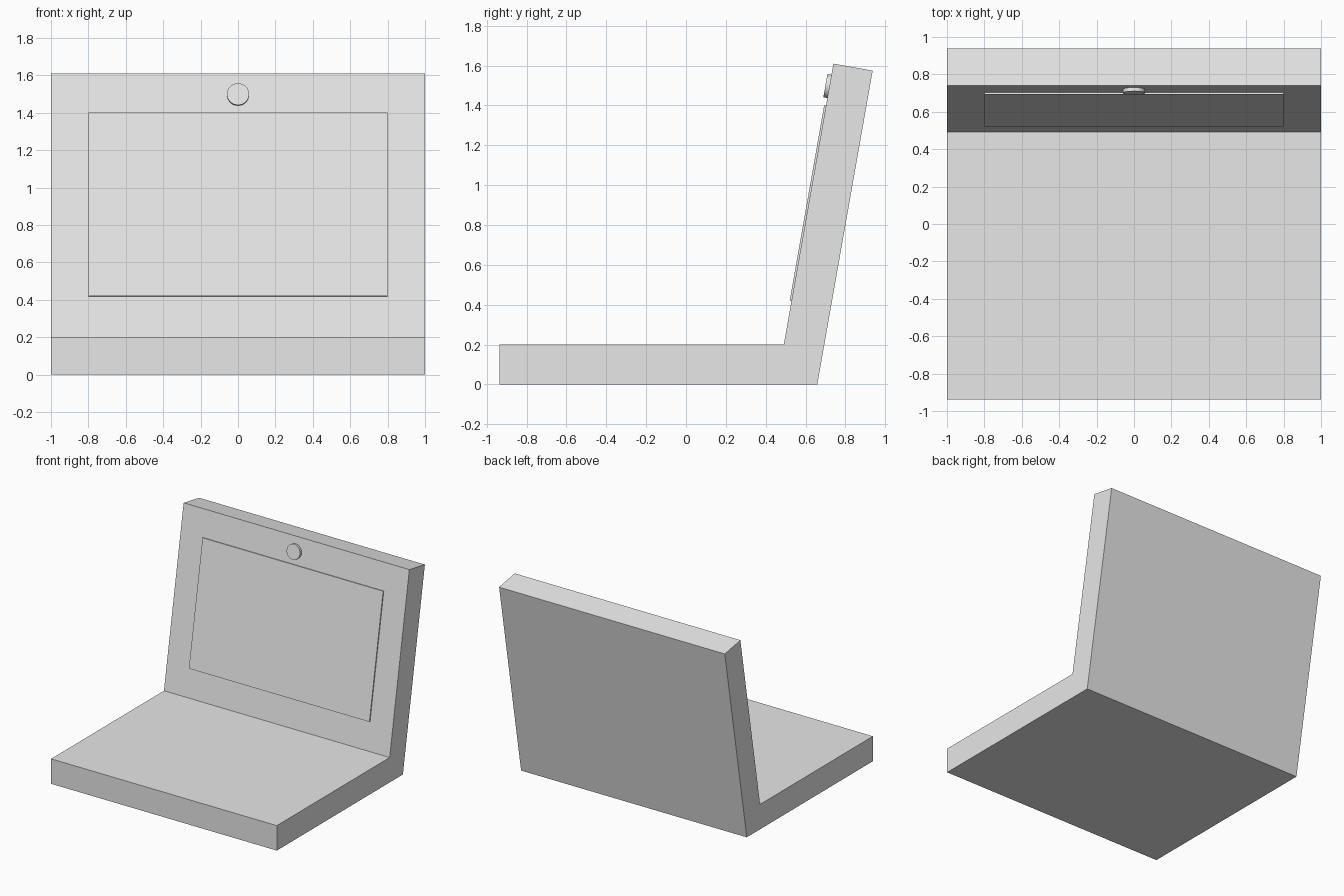
import bpy, bmesh
from math import radians
from mathutils import Matrix, Vector

if "Cube" in bpy.data.objects:
    bpy.data.objects.remove(bpy.data.objects["Cube"], do_unlink=True)

grey = bpy.data.materials.new("light_grey")
grey.use_nodes = True
COLOUR = (0.8, 0.8, 0.8, 1)
grey.diffuse_color = COLOUR
grey.node_tree.nodes["Principled BSDF"].inputs["Base Color"].default_value = COLOUR

# Frame of the lid's inner face: origin at the inner hinge line, z up the lid
LID = Matrix.Translation((0, 0.491, 0.2)) @ Matrix.Rotation(radians(-10), 4, 'X')


def add_object(name, bm, matrix=Matrix()):
    bmesh.ops.recalc_face_normals(bm, faces=bm.faces)
    mesh = bpy.data.meshes.new(name)
    bm.to_mesh(mesh)
    bm.free()
    mesh.materials.append(grey)
    obj = bpy.data.objects.new(name, mesh)
    obj.matrix_world = matrix
    bpy.context.collection.objects.link(obj)
    return obj


# Body: the L-shaped side profile of base and lid, extruded across the width
profile = [(-0.937, 0), (0.659, 0), (0.937, 1.575),
           (0.74, 1.61), (0.491, 0.2), (-0.937, 0.2)]
bm = bmesh.new()
side = bm.faces.new([bm.verts.new((-1, y, z)) for y, z in profile])
extruded = bmesh.ops.extrude_face_region(bm, geom=[side])["geom"]
bmesh.ops.translate(bm, vec=(2, 0, 0),
                    verts=[v for v in extruded if isinstance(v, bmesh.types.BMVert)])
add_object("base_and_lid", bm)

# Screen: thin raised panel on the lid
bm = bmesh.new()
bmesh.ops.create_cube(bm, size=1, matrix=Matrix.Translation((0, 0, 0.72))
                      @ Matrix.Diagonal((1.6, 0.018, 0.996, 1)))
add_object("screen", bm, LID)

# Camera: short disc above the screen
bm = bmesh.new()
bmesh.ops.create_cone(bm, cap_ends=True, segments=32, radius1=0.059, radius2=0.059,
                      depth=0.04, matrix=Matrix.Translation((0, 0, 1.316))
                      @ Matrix.Rotation(radians(90), 4, 'X'))
camera = add_object("camera_disc", bm, LID)
bpy.context.view_layer.objects.active = camera
camera.select_set(True)
bpy.ops.object.shade_smooth_by_angle(angle=radians(30))
